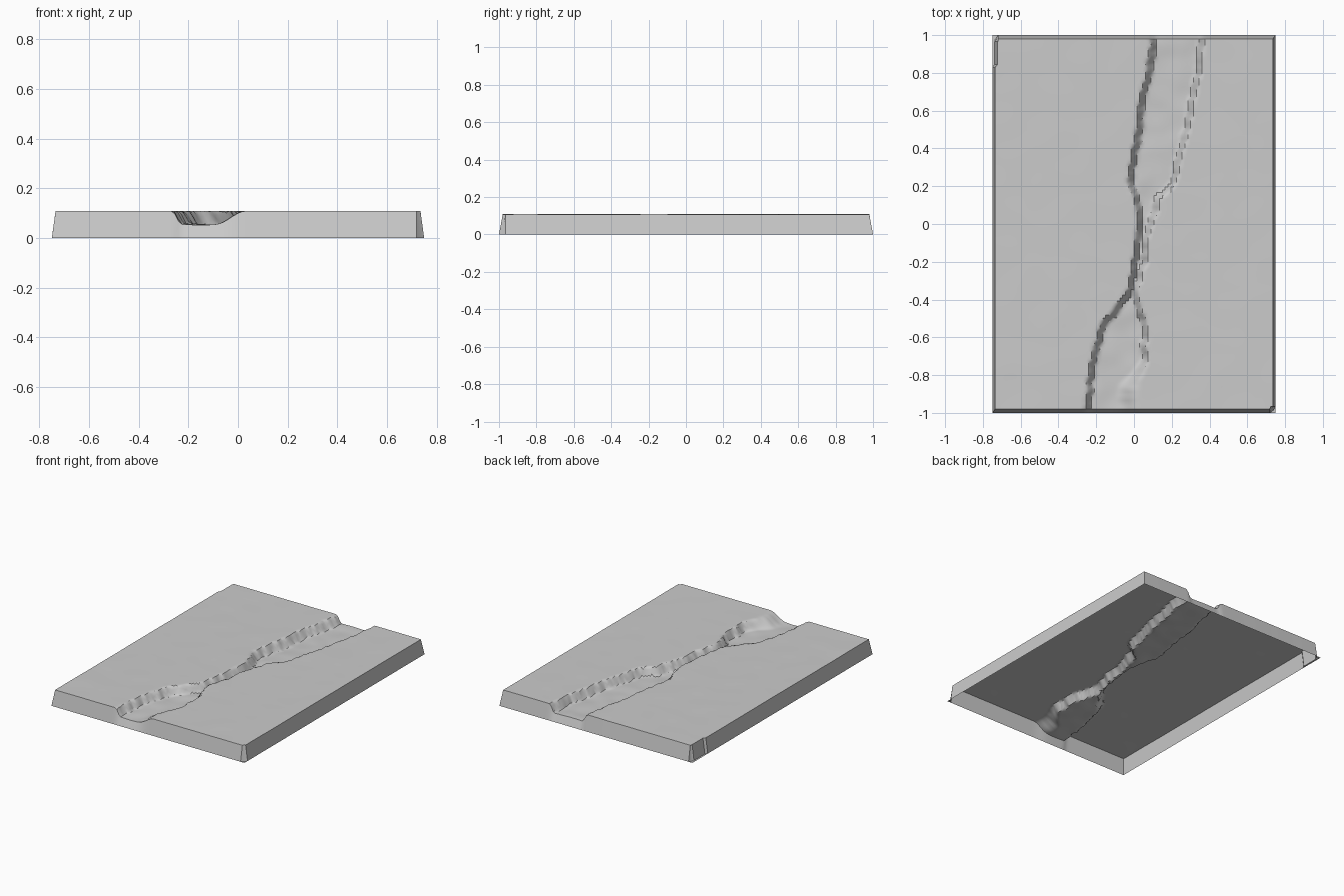
import bpy
import bmesh
from mathutils import Vector, noise

if "Cube" in bpy.data.objects:
    bpy.data.objects.remove(bpy.data.objects["Cube"])

HX, HY = 0.735, 0.98          # half size of the top surface
NX, NY = 98, 130              # grid cells
TOP, DEPTH = 0.108, 0.055
FLARE_X, FLARE_Y = 0.015, 0.02

# Bank lines as (y, x), from front to back
LEFT_BANK = [(-1, -.25), (-.8, -.225), (-.65, -.2), (-.55, -.17), (-.45, -.09),
             (-.35, -.02), (-.25, 0), (-.12, .02), (.02, .03), (.12, .02),
             (.22, -.02), (.35, 0), (.5, .025), (.65, .045), (.8, .08), (1, .11)]
RIGHT_BANK = [(-1, .03), (-.88, .02), (-.73, .07), (-.55, .07), (-.45, .035),
              (-.35, .015), (-.2, .065), (-.1, .065), (0, .1), (.14, .14),
              (.22, .22), (.35, .25), (.5, .285), (.65, .32), (.8, .35), (1, .37)]

grey = bpy.data.materials.new("stone_grey")
grey.use_nodes = True
colour = (0.6, 0.6, 0.6, 1)
grey.diffuse_color = colour
grey.node_tree.nodes["Principled BSDF"].inputs["Base Color"].default_value = colour


def bank_x(line, y):
    for (y0, x0), (y1, x1) in zip(line, line[1:]):
        if y <= y1:
            return x0 + (x1 - x0) * (y - y0) / (y1 - y0)
    return line[-1][1]


def ramp(t):
    t = max(0, min(1, t))
    return t * t * (3 - 2 * t)


def height(x, y):
    """Flat plain with a ragged, steep-sided channel."""
    rough = 0.012 * noise.noise(Vector((x * 9, y * 22, 1)))
    left = x - bank_x(LEFT_BANK, y) + rough + 0.02
    right = bank_x(RIGHT_BANK, y) - x + rough + 0.005
    # the right bank flattens out towards the front edge
    slope = 0.035 + 0.09 * ramp((-0.7 - y) / 0.2)
    cut = min(ramp(left / 0.04), ramp(right / slope))
    floor = 0.006 * noise.noise(Vector((x * 8, y * 8, 4)))
    plain = 0.0012 * noise.noise(Vector((x * 6, y * 6, 7)))
    return TOP + plain - (DEPTH + floor) * cut


def make_object(name, bm, smooth=False):
    mesh = bpy.data.meshes.new(name)
    bm.to_mesh(mesh)
    bm.free()
    mesh.materials.append(grey)
    obj = bpy.data.objects.new(name, mesh)
    bpy.context.collection.objects.link(obj)
    if smooth:
        bpy.ops.object.select_all(action="DESELECT")
        obj.select_set(True)
        bpy.context.view_layer.objects.active = obj
        bpy.ops.object.shade_smooth_by_angle(angle=0.6)
    return obj


# Ground surface with the channel
bm = bmesh.new()
bmesh.ops.create_grid(bm, x_segments=NX, y_segments=NY, size=1)
for v in bm.verts:
    x, y = v.co.x * HX, v.co.y * HY
    v.co = (x, y, height(x, y))

# Open skirt flaring down to the base
rim = [e for e in bm.edges if e.is_boundary]
skirt = bmesh.ops.extrude_edge_only(bm, edges=rim)["geom"]
low = {v for v in skirt if isinstance(v, bmesh.types.BMVert)}
for v in low:
    on_x, on_y = abs(v.co.x) > HX - 0.001, abs(v.co.y) > HY - 0.001
    v.co.x += on_x * FLARE_X * (1 if v.co.x > 0 else -1)
    v.co.y += on_y * FLARE_Y * (1 if v.co.y > 0 else -1)
    v.co.z = 0

# Chipped front corner and recessed strip at the back corner
for v in bm.verts:
    x, y = v.co.x, v.co.y
    if x > HX - 0.001 and y < -HY + 0.001:
        v.co.x -= 0.012
        v.co.y += 0.014
    elif x < -HX + 0.001 and y > 0.83:
        v.co.x += 0.012
        if y > HY - 0.001:
            v.co.x += 0.008
            v.co.y -= 0.016
bmesh.ops.recalc_face_normals(bm, faces=bm.faces)
if sum(f.normal.z for f in bm.faces) < 0:
    bmesh.ops.reverse_faces(bm, faces=bm.faces)
make_object("channel_ground", bm, smooth=True)

# Thin ledges left at the base of the two damaged corners
LEDGES = {
    "front_corner_ledge": [(.75, -1), (.75, -.965), (.738, -.986), (.72, -1)],
    "back_corner_ledge": [(-.75, 1), (-.75, .82), (-.738, .84), (-.738, .97),
                          (-.73, .984), (-.71, 1)],
}
for name, outline in LEDGES.items():
    bm = bmesh.new()
    face = bm.faces.new([bm.verts.new((x, y, 0)) for x, y in outline])
    face.normal_update()
    if face.normal.z < 0:
        face.normal_flip()
    make_object(name, bm)
